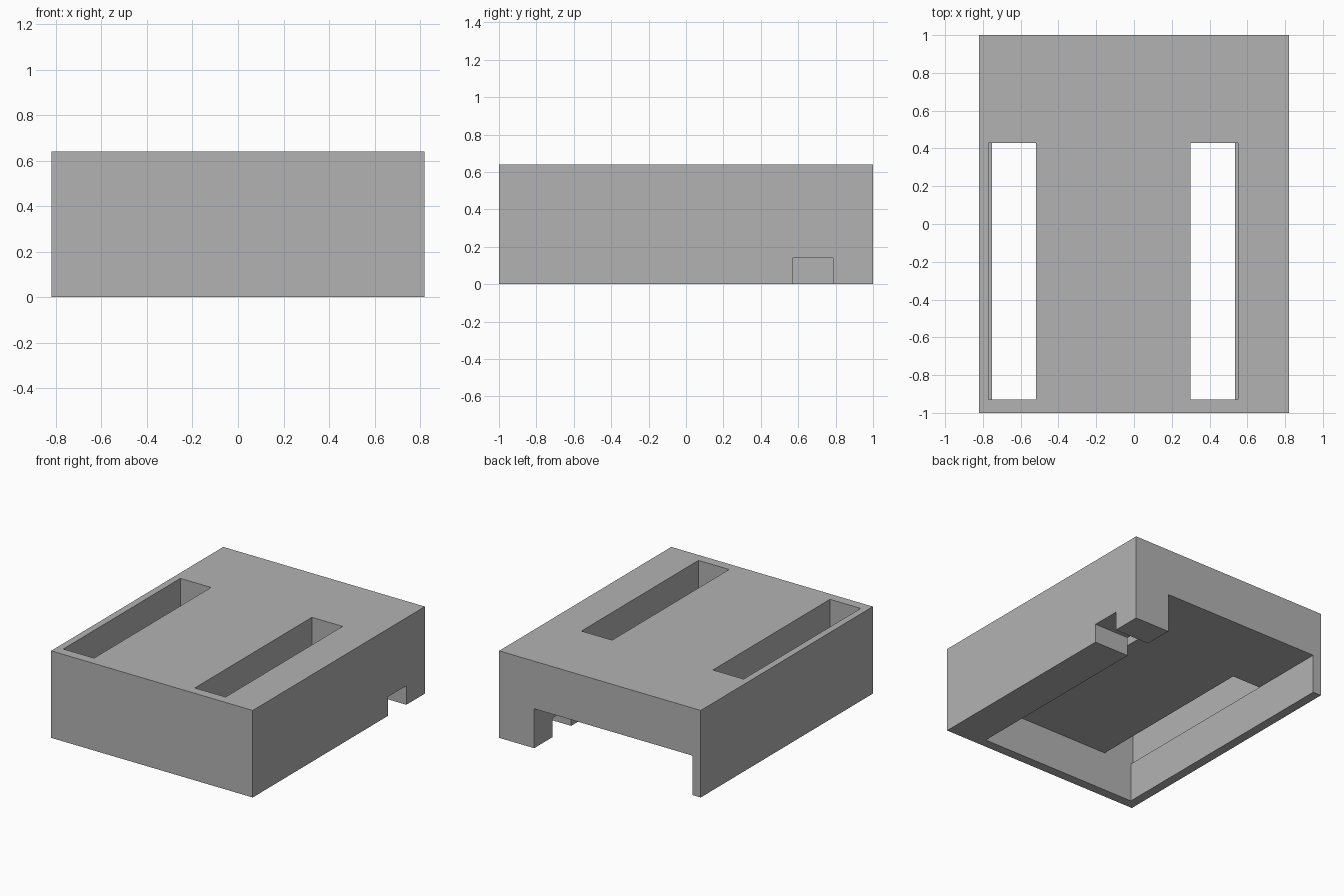
import bpy

default_cube = bpy.data.objects.get("Cube")
if default_cube:
    bpy.data.objects.remove(default_cube, do_unlink=True)


def box(name, x, y, z):
    """Box spanning the given (low, high) ranges."""
    spans = (x, y, z)
    bpy.ops.mesh.primitive_cube_add(size=1, location=[(a + b) / 2 for a, b in spans])
    obj = bpy.context.object
    obj.name = obj.data.name = name
    obj.scale = [b - a for a, b in spans]
    bpy.ops.object.transform_apply(location=True, rotation=False, scale=True)
    return obj


def cut(target, cutter):
    """Subtract the cutter from the target, then discard the cutter."""
    cutter.hide_render = True
    bpy.context.view_layer.objects.active = target
    mod = target.modifiers.new("cut_" + cutter.name, 'BOOLEAN')
    mod.operation = 'DIFFERENCE'
    mod.solver = 'EXACT'
    mod.object = cutter
    bpy.ops.object.modifier_apply(modifier=mod.name)
    bpy.data.objects.remove(cutter, do_unlink=True)


front_wall = -0.93   # inner face of the front wall
ceiling = 0.29       # underside of the thick top

# Solid housing
housing = box("housing", (-0.82, 0.82), (-1, 1), (0, 0.64))

# Underside channel, open at the back
cut(housing, box("channel", (-0.752, 0.535), (front_wall, 1.2), (-0.2, ceiling)))

# Two long slots through the top, slightly overhanging the channel walls
for name, x in (("slot_a", (-0.77, -0.52)), ("slot_b", (0.30, 0.55))):
    cut(housing, box(name, x, (front_wall, 0.43), (ceiling, 0.8)))

# Small notch through the thick side wall
cut(housing, box("side_notch", (0.45, 1), (0.57, 0.785), (-0.2, 0.14)))

# Single grey material
grey = bpy.data.materials.new("plain_grey")
grey.use_nodes = True
colour = (0.45, 0.45, 0.45, 1)
grey.diffuse_color = colour
grey.node_tree.nodes["Principled BSDF"].inputs["Base Color"].default_value = colour
housing.data.materials.clear()
housing.data.materials.append(grey)
for face in housing.data.polygons:
    face.material_index = 0
    face.use_smooth = False
